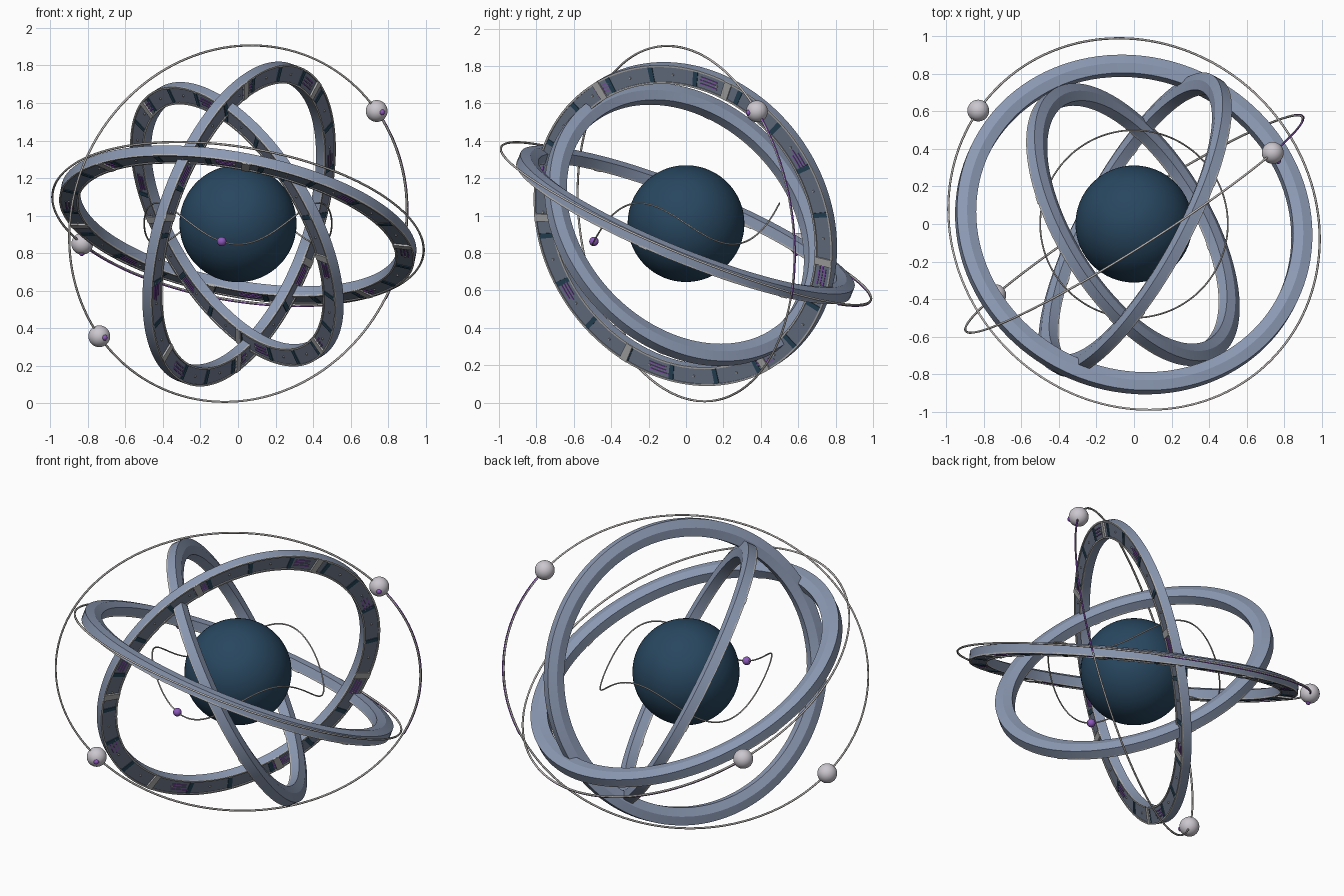
import bpy, bmesh, random
from math import sin, cos, pi, radians, tau
from mathutils import Vector, Matrix

random.seed(4)
if "Cube" in bpy.data.objects:
    bpy.data.objects.remove(bpy.data.objects["Cube"])

CENTRE = Vector((0, 0, 0.957))


def material(name, r, g, b):
    m = bpy.data.materials.new(name)
    m.use_nodes = True
    m.diffuse_color = (r, g, b, 1)
    m.node_tree.nodes["Principled BSDF"].inputs["Base Color"].default_value = (r, g, b, 1)
    return m


STEEL = material("steel blue", .26, .32, .45)
PANEL = material("slate panel", .165, .2, .28)
TEAL = material("dark teal", .022, .065, .11)
SILVER = material("silver", .45, .45, .46)
CORE = material("deep blue", .021, .062, .115)
PEARL = material("pearl grey", .6, .57, .62)
WIRE = material("wire grey", .48, .46, .45)
PURPLE = material("purple", .27, .1, .5)


def add_object(name, bm, mats, matrix=None):
    bmesh.ops.recalc_face_normals(bm, faces=bm.faces)
    me = bpy.data.meshes.new(name)
    bm.to_mesh(me)
    bm.free()
    for m in mats:
        me.materials.append(m)
    ob = bpy.data.objects.new(name, me)
    bpy.context.collection.objects.link(ob)
    if matrix:
        ob.matrix_world = matrix
    smooth(ob)


def smooth(ob):
    bpy.ops.object.select_all(action='DESELECT')
    ob.select_set(True)
    bpy.context.view_layer.objects.active = ob
    bpy.ops.object.shade_smooth_by_angle(angle=radians(10))


def sweep(bm, profile, start=0, span=360, steps=120):
    """Turn a closed (radius, height) profile about local z, in degrees."""
    full = span == 360
    loops = []
    for i in range(steps if full else steps + 1):
        a = radians(start + span * i / steps)
        loops.append([bm.verts.new((r * cos(a), r * sin(a), h)) for r, h in profile])
    n = len(profile)
    for i in range(steps):
        p, q = loops[i], loops[(i + 1) % len(loops)]
        for j in range(n):
            k = (j + 1) % n
            bm.faces.new((p[j], p[k], q[k], q[j]))
    if not full:
        bm.faces.new(loops[0])
        bm.faces.new(loops[-1])


def rect(r0, r1, h0, h1):
    return [(r0, h0), (r1, h0), (r1, h1), (r0, h1)]


def ring(name, outer, normal):
    # local z is the detailed side, local x points as far up as possible
    z = Vector(normal).normalized()
    x = (Vector((0, 0, 1)) - z * z.z).normalized()
    mat = Matrix((x, z.cross(x), z)).transposed().to_4x4()
    mat.translation = CENTRE
    mid, inner = outer - .052, outer - .104
    top = .031

    # body with a shallow ridge on the plain side
    bm = bmesh.new()
    sweep(bm, [(inner, top), (outer, top), (outer, -.022), (mid, -.036), (inner, -.022)])
    for f in bm.faces:
        if f.calc_center_median().z > top - .001:
            f.material_index = 1
    add_object(name + "_body", bm, [STEEL, PANEL], mat)

    # edge rails
    bm = bmesh.new()
    for r in (inner, outer - .01):
        sweep(bm, rect(r, r + .01, top - .004, top + .006))
    add_object(name + "_rails", bm, [SILVER], mat)

    # cross bars between panels
    bm = bmesh.new()
    for k in range(20):
        sweep(bm, rect(inner + .008, outer - .008, top - .004, top + .004), 18 * k + 3, 1.8, 2)
    add_object(name + "_cross_bars", bm, [TEAL], mat)

    # clamps across the detailed side
    bm = bmesh.new()
    for a in (27, -27, -104, -155, 147, 87):
        sweep(bm, rect(inner + .001, outer - .001, top - .004, top + .01), a - 1.4, 2.8, 3)
    add_object(name + "_clamps", bm, [SILVER], mat)

    # readout lines
    bm = bmesh.new()
    for k in range(8):
        for d in (-.018, 0, .018):
            sweep(bm, rect(mid + d - .0035, mid + d + .0035, top - .002, top + .004),
                  45 * k - 23.5 + random.random(), random.uniform(6, 8), 5)
    add_object(name + "_readouts", bm, [PURPLE], mat)

    # rivets
    bm = bmesh.new()
    for k in range(20):
        a = radians(18 * k + 13)
        bmesh.ops.create_cone(bm, cap_ends=True, segments=8, radius1=.007, radius2=.005, depth=.008,
                              matrix=Matrix.Translation((mid * cos(a), mid * sin(a), top + .002)))
    add_object(name + "_rivets", bm, [SILVER], mat)


def ball(name, pos, radius, mat, seg=48):
    bm = bmesh.new()
    bmesh.ops.create_uvsphere(bm, u_segments=seg, v_segments=seg, radius=radius)
    add_object(name, bm, [mat], Matrix.Translation(pos))


def tube(name, points, radius, mat, cyclic=True):
    cu = bpy.data.curves.new(name, 'CURVE')
    cu.dimensions = '3D'
    cu.bevel_depth = radius
    cu.bevel_resolution = 1
    cu.use_fill_caps = True
    sp = cu.splines.new('POLY')
    sp.points.add(len(points) - 1)
    for p, co in zip(sp.points, points):
        p.co = (*co, 1)
    sp.use_cyclic_u = cyclic
    cu.materials.append(mat)
    ob = bpy.data.objects.new(name, cu)
    bpy.context.collection.objects.link(ob)
    bpy.ops.object.select_all(action='DESELECT')
    ob.select_set(True)
    bpy.context.view_layer.objects.active = ob
    bpy.ops.object.convert(target='MESH')
    bpy.ops.object.shade_smooth()


def orbit(name, u, v, moons, eye, trail, push):
    """Elliptic orbit with moons, their eyes and a coloured trail."""
    u, v, eye = Vector(u), Vector(v), Vector(eye).normalized()

    def at(deg):
        return u * cos(radians(deg)) + v * sin(radians(deg))

    tube(name, [CENTRE + at(i * 2.5) for i in range(144)], .006, WIRE)
    for i, deg in enumerate(moons):
        pos = CENTRE + at(deg)
        ball(f"{name}_moon_{i + 1}", pos, .058, PEARL)
        ball(f"{name}_moon_eye_{i + 1}", pos + eye * .052, .016, PURPLE)
    a, b = trail
    path = [at(a + (b - a) * i / 40) for i in range(41)]
    tube(name + "_trail", [CENTRE + p + Vector(push) for p in path], .0045, PURPLE, False)


# central globe
ball("core_globe", CENTRE, .312, CORE, 64)

# three tilted rings
ring("large_ring", .963, (-.18, -.37, -.91))
ring("middle_ring", .898, (.836, -.458, -.297))
ring("small_ring", .837, (-.757, -.468, -.456))

# two outer orbits
orbit("upright_orbit", (.897, .571, 0), (.07, -.1, .95), (39.2, 219.2),
      (.54, -.84, -.13), (36, -25), (.0045, .0035, 0))
orbit("level_orbit", (.99, -.08, -.14), (0, .987, -.412), (147,),
      (-.05, -.3, -.95), (147, 60), (0, -.002, -.0055))


# wavy inner path with its bead
def wave(a):
    return CENTRE + Vector((.5 * cos(a), .5 * sin(a), -.11 * sin(3 * a)))


tube("wavy_path", [wave(tau * i / 144) for i in range(144)], .0045, WIRE)
ball("path_bead", wave(radians(-100)), .025, PURPLE)
